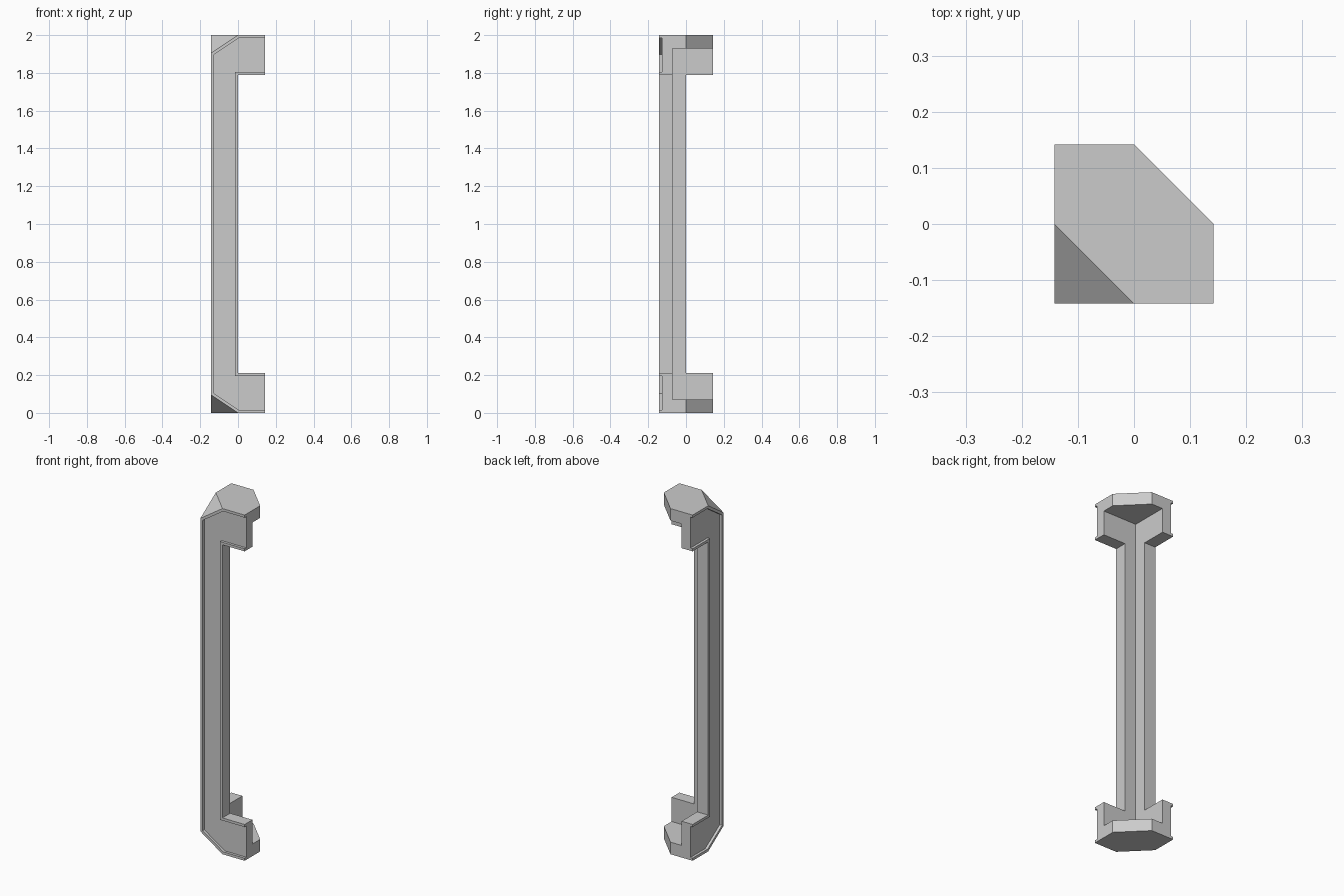
import bpy
import bmesh

cube = bpy.data.objects.get("Cube")
if cube:
    bpy.data.objects.remove(cube, do_unlink=True)

H = 0.142        # half width of the post
T = H / 2        # arm thickness and position of the inner corner
D = 0.015        # rim width and panel recess depth
ARM = 0.21       # height of the arms at each end
CAP = 0.07       # cap plate thickness
CUT = 0.095      # height of the cut corner

# Outline of the lower half of the front panel, and its inset twin (x, z)
outer = [(-H, 1), (-H, CUT), (0, 0), (H, 0), (H, ARM), (0, ARM), (0, 1)]
inner = [(D - H, 1), (D - H, CUT + D / 2), (D / 3, D), (H, D),
         (H, ARM - D), (-D, ARM - D), (-D, 1)]
OPEN_END = 3     # the rim is open at the tip of the arm


def at_y(points, y):
    return [(x, y, z) for x, z in points]


def at_z(points, z):
    return [(x, y, z) for x, y in points]


faces = []
front, floor, back = -H, D - H, -T

# Raised rim and the recessed panel inside it
for i in range(len(outer) - 1):
    if i != OPEN_END:
        edge_in = inner[i:i + 2]
        faces.append(at_y(outer[i:i + 2] + edge_in[::-1], front))
        faces.append(at_y(edge_in, front) + at_y(edge_in[::-1], floor))
faces.append(at_y(inner, floor))

# Arm edge, shaft edge and back of the panel
for i in (4, 5):
    edge = outer[i:i + 2]
    faces.append(at_y(edge, front) + at_y(edge[::-1], back))
faces.append(at_y([(-T, CAP), (H, CAP)] + outer[4:] + [(-T, 1)], back))

# Tip of the arm together with the side of the cap plate
tip = [(front, 0), (front, D), (floor, D), (floor, ARM - D), (front, ARM - D),
       (front, ARM), (back, ARM), (back, CAP), (0, CAP), (0, 0)]
faces.append([(H, y, z) for y, z in tip])

# Cap plate: outer face, inner face, slanted side and cut corner
faces.append(at_z([(-T, -T), (0, -H), (H, -H), (H, 0), (T, T)], 0))
faces.append(at_z([(-T, -T), (H, -T), (H, 0), (T, T)], CAP))
faces.append(at_z([(H, 0), (T, T)], 0) + at_z([(T, T), (H, 0)], CAP))
faces.append([(-H, -H, CUT), (0, -H, 0), (-T, -T, 0)])

# Repeat the quarter across the diagonal and from bottom to top
bm = bmesh.new()
for swap in (False, True):
    for flip in (False, True):
        for points in faces:
            bm.faces.new([bm.verts.new((y if swap else x,
                                        x if swap else y,
                                        2 - z if flip else z))
                          for x, y, z in points])
bmesh.ops.remove_doubles(bm, verts=bm.verts[:], dist=0.0005)
bmesh.ops.recalc_face_normals(bm, faces=bm.faces[:])
bmesh.ops.dissolve_limit(bm, angle_limit=0.02, verts=bm.verts[:], edges=bm.edges[:])

mesh = bpy.data.meshes.new("corner_post")
bm.to_mesh(mesh)
bm.free()
post = bpy.data.objects.new("corner_post", mesh)
bpy.context.collection.objects.link(post)

# Plain grey
grey = bpy.data.materials.new("light_grey")
grey.use_nodes = True
colour = (0.6, 0.6, 0.6, 1)
grey.diffuse_color = colour
grey.node_tree.nodes["Principled BSDF"].inputs["Base Color"].default_value = colour
mesh.materials.append(grey)
